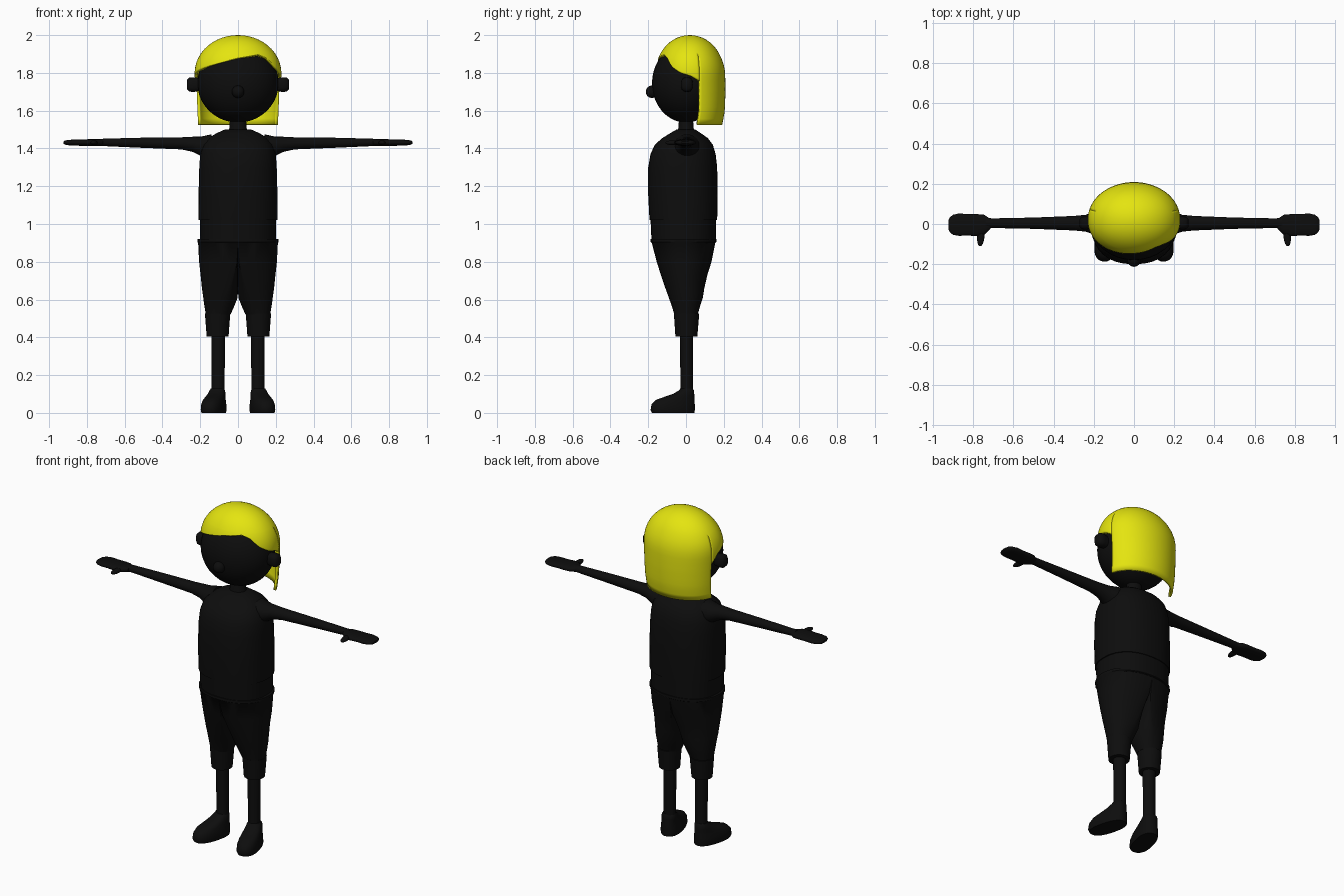
import bpy, bmesh, math
from mathutils import Vector, Matrix

if "Cube" in bpy.data.objects:
    bpy.data.objects.remove(bpy.data.objects["Cube"])


def material(name, rgb):
    m = bpy.data.materials.new(name)
    m.diffuse_color = (*rgb, 1)
    m.use_nodes = True
    m.node_tree.nodes["Principled BSDF"].inputs["Base Color"].default_value = m.diffuse_color
    return m


BLACK = material("matte black", (0.004, 0.004, 0.004))
YELLOW = material("bright yellow", (0.78, 0.78, 0.005))


def finish(name, bm, mat=BLACK, angle=40):
    bmesh.ops.recalc_face_normals(bm, faces=bm.faces)
    me = bpy.data.meshes.new(name)
    bm.to_mesh(me)
    bm.free()
    me.materials.append(mat)
    ob = bpy.data.objects.new(name, me)
    bpy.context.collection.objects.link(ob)
    bpy.ops.object.select_all(action='DESELECT')
    ob.select_set(True)
    bpy.context.view_layer.objects.active = ob
    bpy.ops.object.shade_smooth_by_angle(angle=math.radians(angle))
    return ob


def power(c, p):
    return math.copysign(abs(c) ** (2 / p), c)


def loft(name, rings, p=2.0, n=32, place=lambda v: v, mat=BLACK, angle=40):
    """Rings are (height, centre u, outer u, inner u, centre v, radius v)."""
    bm = bmesh.new()
    loops = []
    for h, cu, out, inn, cv, rv in rings:
        loop = []
        for i in range(n):
            a = 2 * math.pi * i / n
            c, s = power(math.cos(a), p), power(math.sin(a), p)
            u = cu + c * (out if c > 0 else inn)
            loop.append(bm.verts.new(place(Vector((u, cv + rv * s, h)))))
        loops.append(loop)
    for a, b in zip(loops, loops[1:]):
        for i in range(n):
            j = (i + 1) % n
            bm.faces.new((a[i], a[j], b[j], b[i]))
    bm.faces.new(loops[0])
    bm.faces.new(loops[-1])
    return finish(name, bm, mat, angle)


def ball(name, centre, size, rot=0):
    bm = bmesh.new()
    bmesh.ops.create_uvsphere(bm, u_segments=32, v_segments=20, radius=1)
    m = Matrix.Translation(centre) @ Matrix.Rotation(rot, 4, 'Z') @ Matrix.Diagonal((*size, 1))
    bmesh.ops.transform(bm, matrix=m, verts=bm.verts)
    return finish(name, bm)


def sym(h, r, y0, y1):
    return (h, 0, r, r, (y0 + y1) / 2, (y1 - y0) / 2)


# Head, nose and neck
ball("head", (0, 0, 1.745), (0.215, 0.18, 0.208))
ball("nose", (0, -0.18, 1.7), (0.033, 0.033, 0.033))
loft("neck", [sym(1.45, 0.06, -0.055, 0.055), sym(1.51, 0.045, -0.04, 0.04),
              sym(1.58, 0.042, -0.036, 0.036)])

# Shirt and the waistband below its hem
loft("shirt", [sym(1.02, 0.208, -0.193, 0.165), sym(1.15, 0.209, -0.2, 0.168),
               sym(1.3, 0.205, -0.2, 0.165), sym(1.37, 0.2, -0.188, 0.157),
               sym(1.42, 0.185, -0.165, 0.142), sym(1.455, 0.155, -0.125, 0.115),
               sym(1.48, 0.115, -0.085, 0.08), sym(1.5, 0.07, -0.05, 0.05)], 2.3)
loft("waistband", [sym(0.9, 0.2, -0.182, 0.157), sym(1.03, 0.202, -0.188, 0.16)], 2.3)

for side, word in ((-1, "left"), (1, "right")):
    def stand(v, s=side):
        return Vector((s * v.x, v.y, v.z))

    def reach(v, s=side):
        return Vector((s * v.z, v.y, v.x))

    # Shorts, half on each side of the middle, with cuffs and shins
    loft(word + "_shorts", [
        (0.52, 0.105, 0.065, 0.065, 0.0, 0.062), (0.56, 0.094, 0.083, 0.072, 0.0, 0.073),
        (0.61, 0.075, 0.109, 0.073, -0.001, 0.09), (0.66, 0.05, 0.141, 0.05, -0.006, 0.103),
        (0.73, 0.025, 0.173, 0.025, -0.01, 0.123), (0.8, 0.005, 0.201, 0.005, -0.01, 0.145),
        (0.9, 0, 0.211, 0, -0.013, 0.168), (0.905, 0, 0.215, 0, -0.013, 0.175),
        (0.92, 0, 0.215, 0, -0.013, 0.175)], 2.15, place=stand)
    loft(word + "_cuff", [(0.405, 0.108, 0.058, 0.058, 0.002, 0.058),
                          (0.525, 0.107, 0.068, 0.066, 0.003, 0.067)], place=stand)
    loft(word + "_shin", [(0.1, 0.105, 0.034, 0.034, 0.003, 0.033),
                          (0.42, 0.105, 0.036, 0.036, 0.003, 0.034)], n=20, place=stand)

    # Shoe, lofted heel to toe as stacked outlines, toes turned outward
    turn = Matrix.Translation((0.11, 0, 0)) @ Matrix.Rotation(math.radians(15), 4, 'Z')

    def shoe_place(v, s=side, t=turn):
        skew = t @ v
        return Vector((s * skew.x, skew.y, skew.z))
    loft(word + "_shoe", [sym(0, 0.056, -0.185, 0.045), sym(0.015, 0.06, -0.192, 0.046),
                          sym(0.045, 0.058, -0.187, 0.046), sym(0.068, 0.053, -0.165, 0.045),
                          sym(0.082, 0.049, -0.125, 0.044), sym(0.1, 0.045, -0.07, 0.043),
                          sym(0.12, 0.04, -0.035, 0.041), sym(0.13, 0.034, -0.028, 0.034)],
         2.4, place=shoe_place)

    # Arm tapering to a flat mitten hand
    arm = [(0.14, 1.4, 0.075, 0.075), (0.2, 1.412, 0.05, 0.056), (0.24, 1.422, 0.04, 0.042),
           (0.3, 1.427, 0.032, 0.036), (0.5, 1.43, 0.027, 0.028), (0.7, 1.432, 0.02, 0.024),
           (0.74, 1.432, 0.018, 0.026)]
    loft(word + "_arm", [(x, z, rz, rz, 0.004, ry) for x, z, rz, ry in arm], n=24, place=reach)
    hand = [(0.715, 0.0, 0.016, 0.025), (0.745, -0.004, 0.018, 0.05), (0.78, -0.006, 0.018, 0.055),
            (0.83, -0.004, 0.017, 0.053), (0.87, -0.003, 0.016, 0.056), (0.9, -0.004, 0.014, 0.05),
            (0.916, -0.004, 0.011, 0.038), (0.923, -0.004, 0.006, 0.024)]
    loft(word + "_hand", [(x, 1.431, rz, rz, y, ry) for x, y, rz, ry in hand], 2.3, 24, reach)
    ball(word + "_thumb", (side * 0.762, -0.065, 1.43), (0.018, 0.046, 0.013), side * 0.1)

    # Ear
    loft(word + "_ear", [(0.19, 1.738, 0.032, 0.032, 0.005, 0.026), (0.235, 1.738, 0.039, 0.039, 0.005, 0.032),
                         (0.258, 1.738, 0.037, 0.037, 0.005, 0.031), (0.27, 1.738, 0.025, 0.025, 0.005, 0.02)],
         2.6, 24, reach, angle=60)


# Hair: a dome with a swept fringe and a long straight back
def blend(x, pts):
    for (x0, y0), (x1, y1) in zip(pts, pts[1:]):
        if x <= x1:
            t = max(0, (x - x0) / (x1 - x0))
            return y0 + (y1 - y0) * t
    return pts[-1][1]


# Lower edge by angle in degrees: -90 is the front, 0 and 180 the sides
FRINGE = [(-196, 1.73), (-180, 1.79), (-165, 1.805), (-135, 1.835), (-90, 1.878), (-58, 1.897),
          (-45, 1.88), (-30, 1.83), (-15, 1.80), (0, 1.785), (16, 1.755)]


def hair_point(a, z):
    mid = 1.79
    k = math.sqrt(max(0, 1 - ((z - mid) / 0.21) ** 2.1)) if z > mid else 1 - 0.05 * (mid - z) / 0.27
    back = 0.02 + 0.01 * min(1, max(0, (1.9 - z) / 0.2)) * max(0, math.sin(a))
    if z < 1.6:
        back -= (1.6 - z) * 0.15
    return Vector((0.23 * k * math.cos(a), back + 0.182 * k * power(math.sin(a), 2.1), z))


columns = [(d, 1.525) for d in [15 + 150 * i / 40 for i in range(41)]]
columns += [(d, blend(d, FRINGE)) for d in [-195 + 210 * i / 60 for i in range(61)]]
bm = bmesh.new()
top = bm.verts.new((0, 0.02, 2.0))
ROWS = 20
grid = []
for deg, low in columns:
    a, col = math.radians(deg), []
    for r in range(1, ROWS + 1):
        # The crown rows are shared; the rows below run to each column's own edge
        if r <= 8:
            z = 1.79 + 0.21 * math.cos(math.radians(r * 7))
        else:
            z0 = 1.79 + 0.21 * math.cos(math.radians(56))
            z = z0 + (low - z0) * (r - 8) / (ROWS - 8)
        col.append(bm.verts.new(hair_point(a, z)))
    grid.append(col)
for i, a in enumerate(grid):
    b = grid[(i + 1) % len(grid)]
    bm.faces.new((top, a[0], b[0]))
    step = abs(columns[i][1] - columns[(i + 1) % len(grid)][1]) > 0.15
    for r in range(7 if step else ROWS - 1):
        bm.faces.new((a[r], a[r + 1], b[r + 1], b[r]))
# Join the coincident columns at the temple steps along the crown only
bmesh.ops.remove_doubles(bm, verts=[v for c in grid for v in c[:8]] + [top], dist=0.0005)
hair = finish("hair", bm, YELLOW, 50)
mod = hair.modifiers.new("thickness", 'SOLIDIFY')
mod.thickness = 0.014
mod.offset = -1
